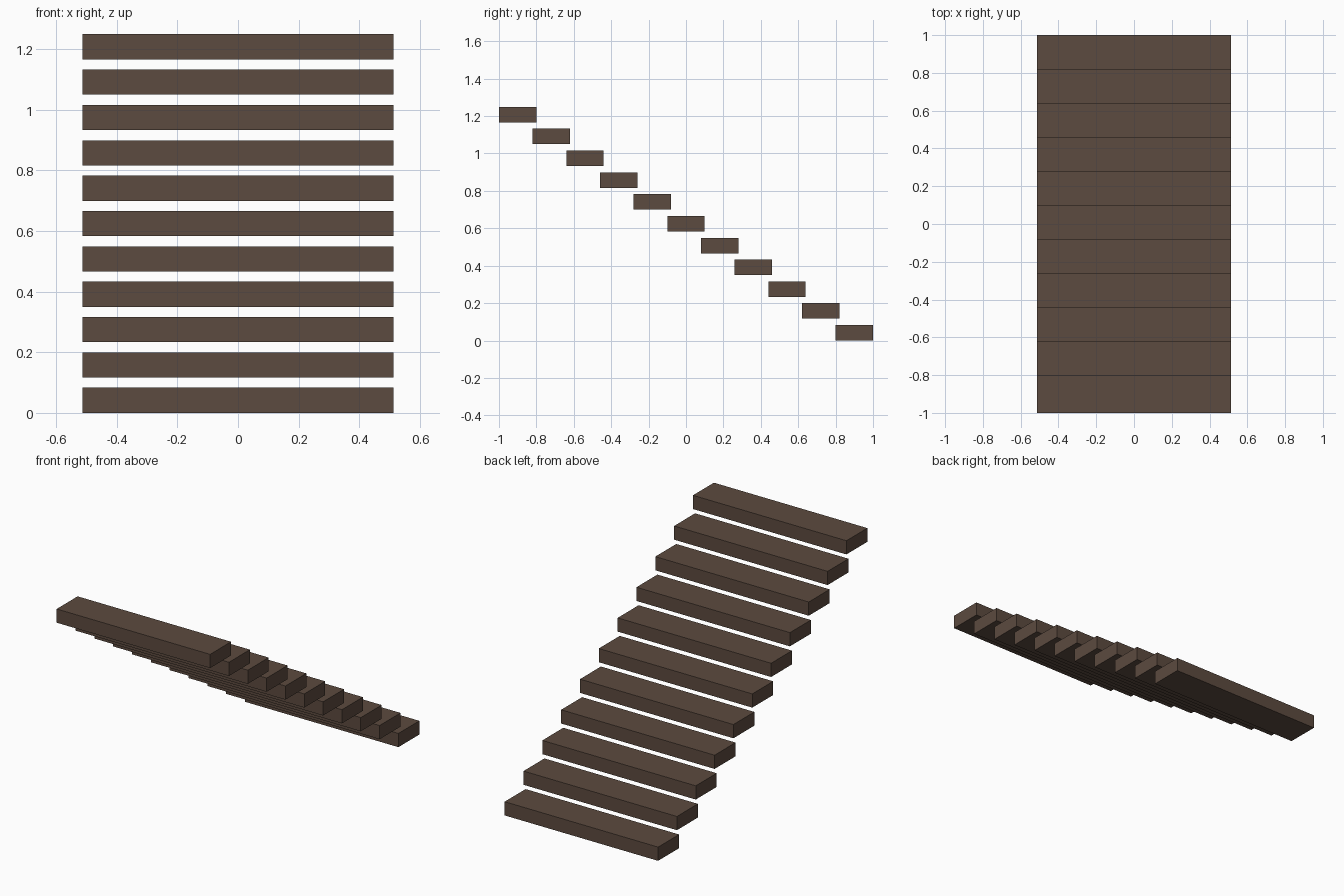
import bpy

if "Cube" in bpy.data.objects:
    bpy.data.objects.remove(bpy.data.objects["Cube"])

STEPS = 11
WIDTH, DEPTH, THICK = 1.027, 0.20, 0.083
RUN = (2.0 - DEPTH) / (STEPS - 1)
RISE = (1.249 - THICK) / (STEPS - 1)

# dark wood
wood = bpy.data.materials.new("dark_wood")
wood.diffuse_color = (0.107, 0.069, 0.05, 1)
wood.use_nodes = True
wood.node_tree.nodes["Principled BSDF"].inputs["Base Color"].default_value = wood.diffuse_color

# floating treads, lowest at the back, climbing towards the front
for i in range(STEPS):
    y = 1.0 - DEPTH / 2 - i * RUN
    z = THICK / 2 + i * RISE
    bpy.ops.mesh.primitive_cube_add(size=1, location=(0, y, z))
    tread = bpy.context.object
    tread.name = f"stair_tread_{i + 1:02d}"
    tread.scale = (WIDTH, DEPTH, THICK)
    bpy.ops.object.transform_apply(location=False, rotation=False, scale=True)
    tread.data.materials.append(wood)
